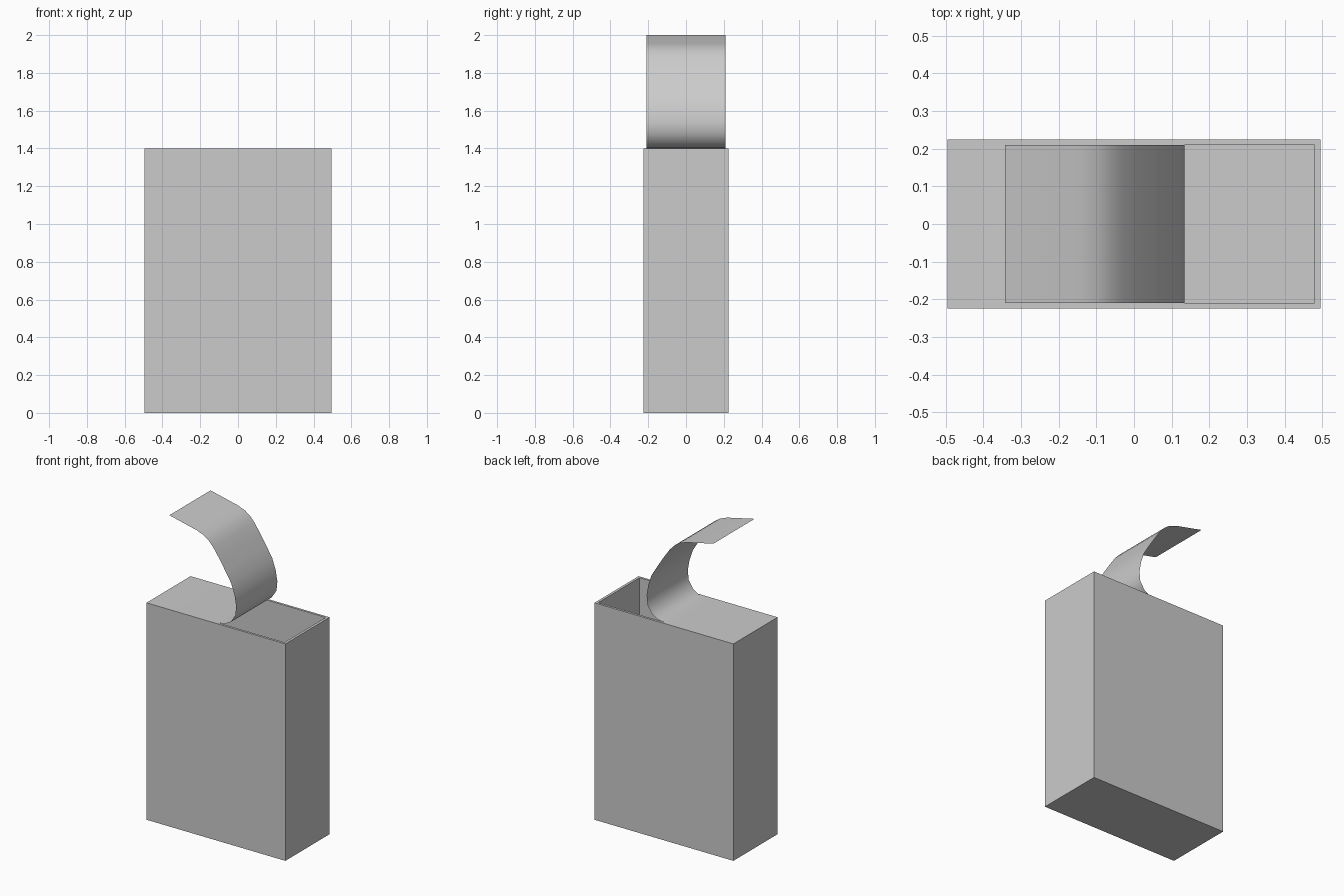
import bpy, bmesh

if "Cube" in bpy.data.objects:
    bpy.data.objects.remove(bpy.data.objects["Cube"])

W, D, H = 0.496, 0.225, 1.4          # half width, half depth, height
IX0, IX1, IY = -0.487, 0.479, 0.21   # inner opening
FLOOR = 0.015


def make_object(name, bm):
    me = bpy.data.meshes.new(name)
    bm.to_mesh(me)
    bm.free()
    ob = bpy.data.objects.new(name, me)
    bpy.context.collection.objects.link(ob)
    return ob


def ring(bm, x0, x1, y, z):
    return [bm.verts.new(p) for p in ((x0, -y, z), (x1, -y, z), (x1, y, z), (x0, y, z))]


# Open-topped box: outer wall, rim, inner wall, inner floor
bm = bmesh.new()
rings = [ring(bm, -W, W, D, 0), ring(bm, -W, W, D, H),
         ring(bm, IX0, IX1, IY, H), ring(bm, IX0, IX1, IY, FLOOR)]
for a, b in zip(rings, rings[1:]):
    for i in range(4):
        j = (i + 1) % 4
        bm.faces.new((a[i], a[j], b[j], b[i]))
bm.faces.new(rings[0][::-1])
bm.faces.new(rings[-1])
make_object("box", bm)

# Peel-back lid: flat sheet over the left half, curling up and back
profile = [(IX0, H), (0.0, H), (0.05, 1.403), (0.095, 1.428), (0.128, 1.48),
           (0.134, 1.54), (0.122, 1.61), (0.098, 1.68), (0.055, 1.75),
           (0.01, 1.82), (-0.03, 1.877), (-0.062, 1.912), (-0.095, 1.935),
           (-0.145, 1.955), (-0.343, 2.0)]
bm = bmesh.new()
rows = [[bm.verts.new((x, y, z)) for y in (-IY, IY)] for x, z in profile]
for a, b in zip(rows, rows[1:]):
    bm.faces.new((a[0], b[0], b[1], a[1])).smooth = True
make_object("peel_lid", bm)
